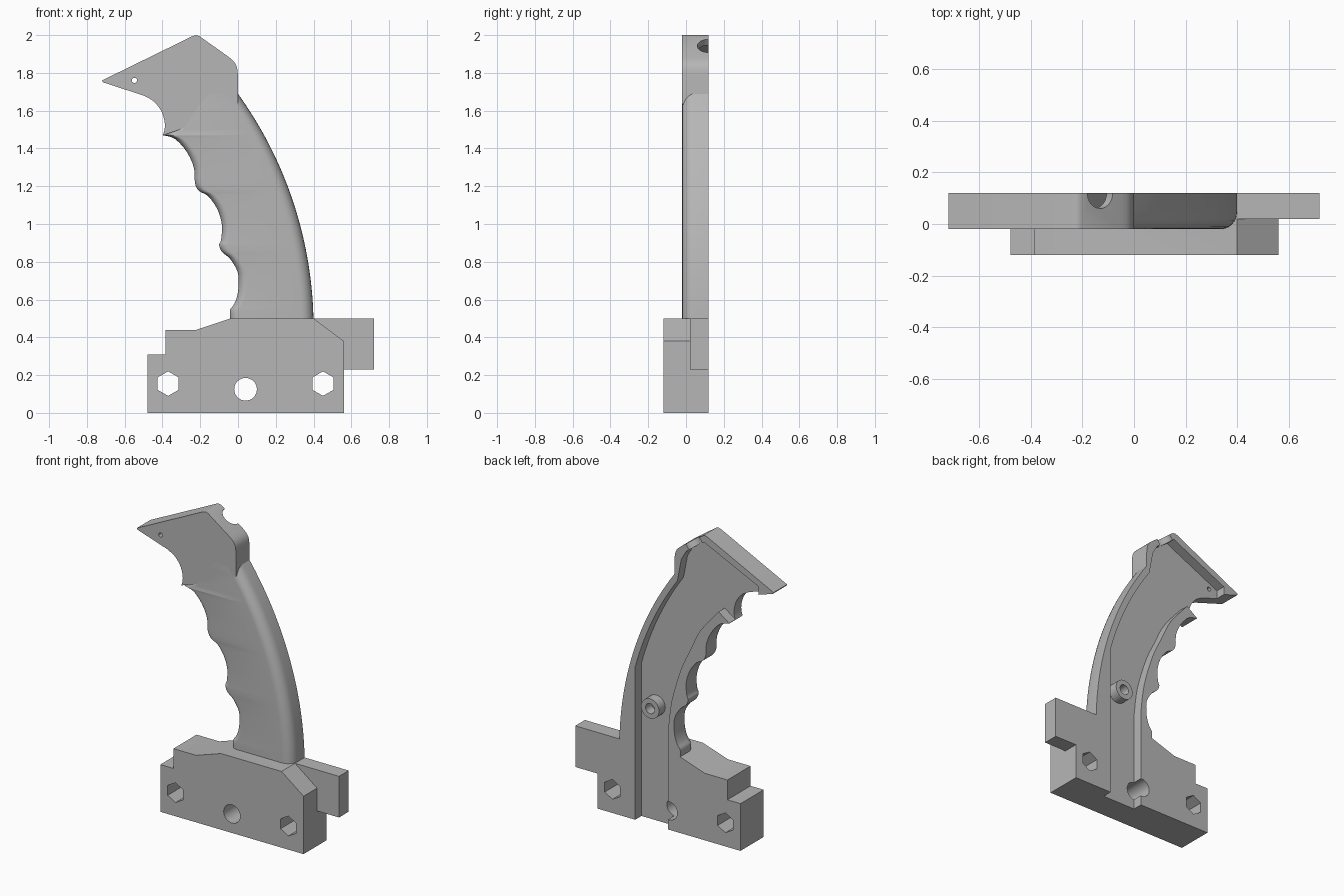
import bpy, bmesh, math
from mathutils import Vector, Matrix

cube = bpy.data.objects.get("Cube")
if cube:
    bpy.data.objects.remove(cube, do_unlink=True)

grey = bpy.data.materials.new("plain grey")
grey.use_nodes = True
COLOUR = (0.47, 0.47, 0.47, 1)
grey.diffuse_color = COLOUR
grey.node_tree.nodes["Principled BSDF"].inputs["Base Color"].default_value = COLOUR

FRONT, BACK, FLOOR = -0.02, 0.12, 0.055
ARC_X, ARC_Z, ARC_R = -1.72, 0.45, 2.12   # circle of the back of the grip


def finish(name, bm):
    bmesh.ops.recalc_face_normals(bm, faces=bm.faces)
    mesh = bpy.data.meshes.new(name)
    bm.to_mesh(mesh)
    bm.free()
    mesh.materials.append(grey)
    ob = bpy.data.objects.new(name, mesh)
    bpy.context.collection.objects.link(ob)
    return ob


def loft(name, rings):
    """Closed skin through rings with equal point counts."""
    bm = bmesh.new()
    rows = [[bm.verts.new(p) for p in ring] for ring in rings]
    for a, b in zip(rows, rows[1:]):
        for i in range(len(a)):
            j = (i + 1) % len(a)
            bm.faces.new((a[i], a[j], b[j], b[i]))
    bm.faces.new(rows[0])
    bm.faces.new(rows[-1])
    return finish(name, bm)


def slab(name, outline, y0, y1):
    return loft(name, [[(x, y, z) for x, z in outline] for y in (y0, y1)])


def rod(name, x, z, r, y0, y1, sides=32):
    turn = math.pi / 2
    ring = [(x + r * math.cos(turn + math.tau * i / sides),
             z + r * math.sin(turn + math.tau * i / sides)) for i in range(sides)]
    return slab(name, ring, y0, y1)


def cut(ob, *cutters):
    bpy.context.view_layer.objects.active = ob
    for c in cutters:
        mod = ob.modifiers.new("cut", "BOOLEAN")
        mod.operation, mod.solver, mod.object = "DIFFERENCE", "EXACT", c
        bpy.ops.object.modifier_apply(modifier=mod.name)


def smooth_path(pts, steps=4):
    """Catmull-Rom curve through 2D points."""
    p = [Vector(q) for q in pts]
    p = [p[0]] + p + [p[-1]]
    out = []
    for a, b, c, d in zip(p, p[1:], p[2:], p[3:]):
        for i in range(steps):
            t = i / steps
            out.append(b + (c - a) * t / 2 + (a * 2 - b * 5 + c * 4 - d) * t * t / 2
                       + (b * 3 - a - c * 3 + d) * t ** 3 / 2)
    return out + [p[-1]]


def back_x(z, inset=0.0):
    r = ARC_R - inset
    return ARC_X + math.sqrt(r * r - (z - ARC_Z) ** 2)


# Recess in the flat side, running from the foot up into the head
finger_wall = smooth_path([(-.32, 1.527), (-.19, 1.37), (-.12, 1.23),
                           (-.048, 1.076), (.02, .85), (.046, .65)])
back_wall = [(back_x(z, .04), z) for z in [1.0 + .05 * i for i in range(14)]]
channel = slab("channel_cutter",
               [(.046, -.1), (.285, -.1), (.285, .98)] + back_wall
               + [(-.05, 1.8), (-.085, 1.86), (-.215, 1.955), (-.61, 1.77),
                  (-.61, 1.55), (-.48, 1.413)]
               + [tuple(p) for p in finger_wall], FLOOR, .3)

# Holes
hexes = [rod("hex_cutter", x, .155, .065, -.3, .3, 6) for x in (-.37, .45)]
pivot = rod("pivot_cutter", .04, .125, .06, -.3, .3)
pin = rod("pin_cutter", -.548, 1.76, .014, -.3, .3, 16)
port = rod("port_cutter", 0, 0, .06, -.15, .15)
axis = Vector((.59, 0, .8))
port.data.transform(Matrix.Translation((-.13, BACK, 1.945))
                    @ Vector((0, 1, 0)).rotation_difference(axis).to_matrix().to_4x4())

# Base block and side arm
base = slab("base_block", [(-.48, 0), (.56, 0), (.56, .38), (.4, .5), (-.04, .5),
                           (-.22, .44), (-.385, .44), (-.385, .31), (-.48, .31)],
            -BACK, BACK)
cut(base, channel, pivot, *hexes)
arm = slab("side_arm", [(.38, .23), (.72, .23), (.72, .5), (.38, .5)], .02, BACK)
cut(arm, hexes[1])

# Grip: stacked sections with rounded front corners and finger grooves
fingers = smooth_path([
    (-.042, .5), (-.042, .545), (-.02, .577), (0, .64), (0, .74), (-.042, .815),
    (-.085, .852), (-.1, .89), (-.09, .915), (-.085, .995), (-.11, 1.08),
    (-.159, 1.148), (-.206, 1.175), (-.228, 1.217), (-.233, 1.296),
    (-.27, 1.38), (-.333, 1.45), (-.397, 1.47)], 3)
rows = list(fingers) + [Vector(q) for q in ((-.33, 1.5), (-.3, 1.56), (-.25, 1.63), (-.2, 1.69))]


def section(left, z, r_left=.045, r_right=.065, steps=6):
    right = back_x(z)
    turns = [math.pi / 2 * i / steps for i in range(steps + 1)]
    ring = [(left, BACK, z)]
    ring += [(left + r_left * (1 - math.cos(a)),
              FRONT + r_left * (1 - math.sin(a)), z) for a in turns]
    ring += [(right - r_right * (1 - math.cos(a)),
              FRONT + r_right * (1 - math.sin(a)), z) for a in reversed(turns)]
    return ring + [(right, BACK, z)]


grip = loft("grip", [section(p.x, p.y) for p in rows])
cut(grip, channel)

# Pointed head
throat = smooth_path([(-.5, 1.68), (-.45, 1.652), (-.41, 1.605), (-.39, 1.55),
                      (-.388, 1.505), (-.398, 1.47)], 3)
shoulder = smooth_path([(0, 1.785), (-.006, 1.83), (-.022, 1.86), (-.05, 1.885)], 3)
head = slab("head", [(-.24, 1.995), (-.72, 1.76), (-.715, 1.75)]
            + [tuple(p) for p in throat]
            + [(-.33, 1.492), (-.06, 1.6), (0, 1.635)]
            + [tuple(p) for p in shoulder] + [(-.205, 1.995), (-.222, 2)], FRONT, BACK)
cut(head, channel, port, pin)

# Screw boss standing on the recess floor
boss = rod("screw_boss", .177, .758, .065, FLOOR - .01, BACK)
bore = rod("bore_cutter", .177, .758, .033, FLOOR, .3)
cut(boss, bore)

for c in [channel, pivot, pin, port, bore] + hexes:
    bpy.data.objects.remove(c, do_unlink=True)

# Smooth rounded surfaces, keep hard edges
bpy.ops.object.select_all(action="DESELECT")
for ob in (base, arm, grip, head, boss):
    ob.select_set(True)
bpy.context.view_layer.objects.active = grip
bpy.ops.object.shade_smooth_by_angle(angle=math.radians(32))
